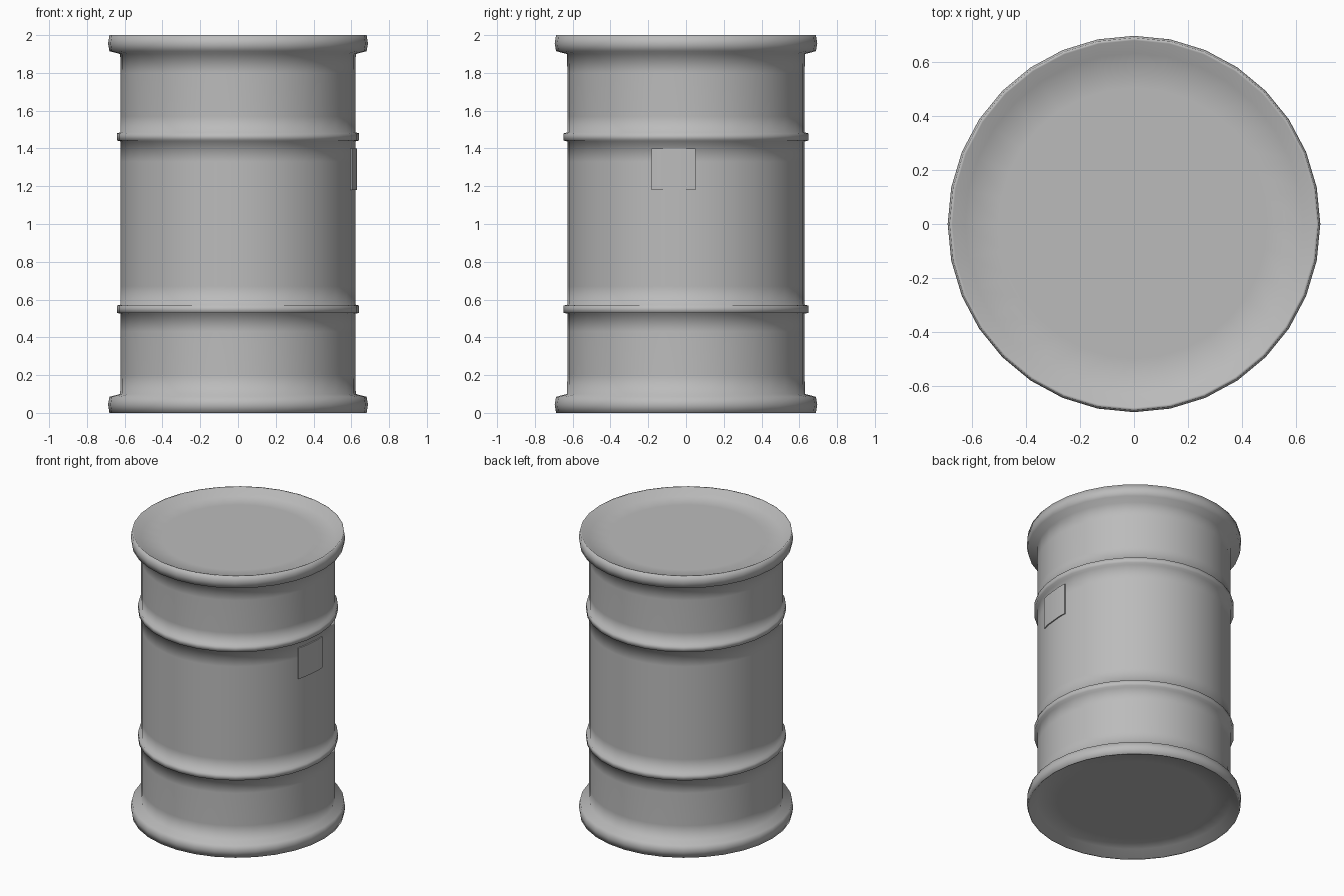
import bpy
import bmesh
from math import cos, sin, tau, radians

cube = bpy.data.objects.get("Cube")
if cube:
    bpy.data.objects.remove(cube)

SIDES = 32
SQUASH = 0.99  # the drum is very slightly narrower across x

steel = bpy.data.materials.new("grey_steel")
steel.use_nodes = True
steel.diffuse_color = (0.5, 0.5, 0.5, 1)
steel.node_tree.nodes["Principled BSDF"].inputs["Base Color"].default_value = (0.5, 0.5, 0.5, 1)


def finish(name, bm):
    bmesh.ops.recalc_face_normals(bm, faces=bm.faces)
    for f in bm.faces:
        f.smooth = True
    mesh = bpy.data.meshes.new(name)
    bm.to_mesh(mesh)
    bm.free()
    mesh.materials.append(steel)
    obj = bpy.data.objects.new(name, mesh)
    bpy.context.collection.objects.link(obj)
    return obj


def lathe(name, profile):
    """Spin a closed (radius, height) profile from pole to pole."""
    bm = bmesh.new()
    rings = [[bm.verts.new((r * cos(tau * i / SIDES) * SQUASH, r * sin(tau * i / SIDES), z))
              for i in range(SIDES)] for r, z in profile]
    for a, b in zip(rings, rings[1:]):
        for i in range(SIDES):
            j = (i + 1) % SIDES
            bm.faces.new((a[i], a[j], b[j], b[i]))
    bm.faces.new(rings[0])
    bm.faces.new(rings[-1])
    return finish(name, bm)


# Drum shell: lower half, then the same points mirrored upwards
lower = [
    (0.50, 0.045), (0.63, 0.045),                # recessed end
    (0.678, 0.0), (0.688, 0.0), (0.695, 0.045),  # rolled rim
    (0.688, 0.085), (0.63, 0.10),
    (0.628, 0.20), (0.628, 0.43), (0.628, 0.525),
    (0.648, 0.53), (0.648, 0.568),               # hoop
    (0.628, 0.573), (0.628, 0.67),
]
upper = [(r, 2 - z) for r, z in reversed(lower)]
HOOP_SHIFT = 0.01
upper = [(r, z + HOOP_SHIFT if 1.4 < z < 1.5 else z) for r, z in upper]
lathe("drum_shell", lower + upper)

# Curved plate hugging the +x side
bm = bmesh.new()
columns = []
for angle in (-16.6, -11.25, 0, 4.6):
    a = radians(angle)
    columns.append([bm.verts.new((r * cos(a) * SQUASH, r * sin(a), z))
                    for r, z in ((0.628, 1.18), (0.636, 1.18), (0.636, 1.40), (0.628, 1.40))])
for a, b in zip(columns, columns[1:]):
    for i in range(4):
        j = (i + 1) % 4
        bm.faces.new((a[i], a[j], b[j], b[i]))
bm.faces.new(columns[0])
bm.faces.new(columns[-1])
finish("side_plate", bm)
bpy.context.view_layer.objects.active = bpy.data.objects["side_plate"]
bpy.data.objects["side_plate"].select_set(True)
bpy.ops.object.shade_smooth_by_angle(angle=radians(40))
